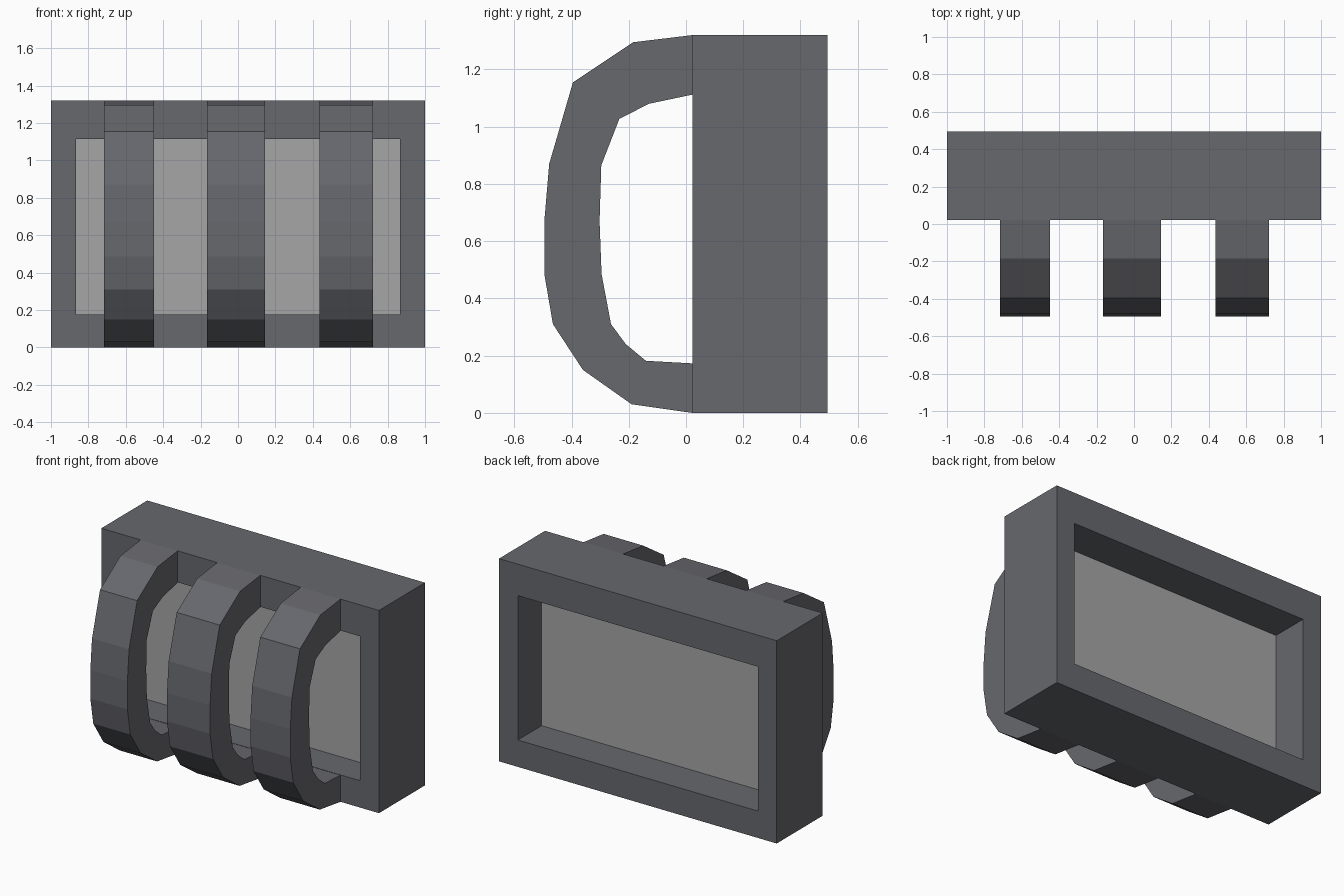
import bpy, bmesh

if "Cube" in bpy.data.objects:
    bpy.data.objects.remove(bpy.data.objects["Cube"])


def material(name, rgb):
    m = bpy.data.materials.new(name)
    m.diffuse_color = (*rgb, 1)
    m.use_nodes = True
    m.node_tree.nodes["Principled BSDF"].inputs["Base Color"].default_value = m.diffuse_color
    return m


def make_object(name, bm, mat):
    bmesh.ops.recalc_face_normals(bm, faces=bm.faces)
    mesh = bpy.data.meshes.new(name)
    bm.to_mesh(mesh)
    bm.free()
    mesh.materials.append(mat)
    ob = bpy.data.objects.new(name, mesh)
    bpy.context.collection.objects.link(ob)
    return ob


def band(name, outer, inner, to_3d, near, far, mat, closed):
    """Solid strip between two matching outlines, extruded from near to far."""
    bm = bmesh.new()
    rows = [[bm.verts.new(to_3d(p, d)) for p in line]
            for line, d in ((outer, near), (inner, near), (inner, far), (outer, far))]
    n = len(outer)
    for i in range(n if closed else n - 1):
        j = (i + 1) % n
        for k in range(4):
            a, b = rows[k], rows[(k + 1) % 4]
            bm.faces.new((a[i], a[j], b[j], b[i]))
    if not closed:
        for i in (0, n - 1):
            bm.faces.new([r[i] for r in rows])
    return make_object(name, bm, mat)


def rect(x, z0, z1):
    return [(-x, z0), (x, z0), (x, z1), (-x, z1)]


metal = material("dark_metal", (0.135, 0.138, 0.155))
glass = material("pale_pane", (0.38, 0.38, 0.38))

# Rectangular window frame
band("window_frame", rect(1.0, 0, 1.32), rect(0.865, 0.175, 1.115),
     lambda p, d: (p[0], d, p[1]), 0.022, 0.495, metal, True)

# Pane set halfway into the frame
bm = bmesh.new()
bmesh.ops.create_cube(bm, size=1)
for v in bm.verts:
    v.co = (v.co.x * 1.73, 0.24 + v.co.y * 0.02, 0.645 + v.co.z * 0.94)
make_object("window_pane", bm, glass)

# Three curved guard bars across the front
outer = [(0.022, 1.32), (-0.185, 1.295), (-0.395, 1.155), (-0.478, 0.87), (-0.495, 0.67),
         (-0.495, 0.485), (-0.465, 0.31), (-0.36, 0.15), (-0.19, 0.03), (0.022, 0)]
inner = [(0.022, 1.112), (-0.13, 1.08), (-0.233, 1.027), (-0.296, 0.865), (-0.302, 0.67),
         (-0.295, 0.485), (-0.262, 0.31), (-0.21, 0.24), (-0.14, 0.182), (0.022, 0.173)]
for side, x0, x1 in (("left", -0.717, -0.45), ("middle", -0.165, 0.145), ("right", 0.437, 0.723)):
    band(f"guard_bar_{side}", outer, inner, lambda p, d: (d, p[0], p[1]), x0, x1, metal, False)
